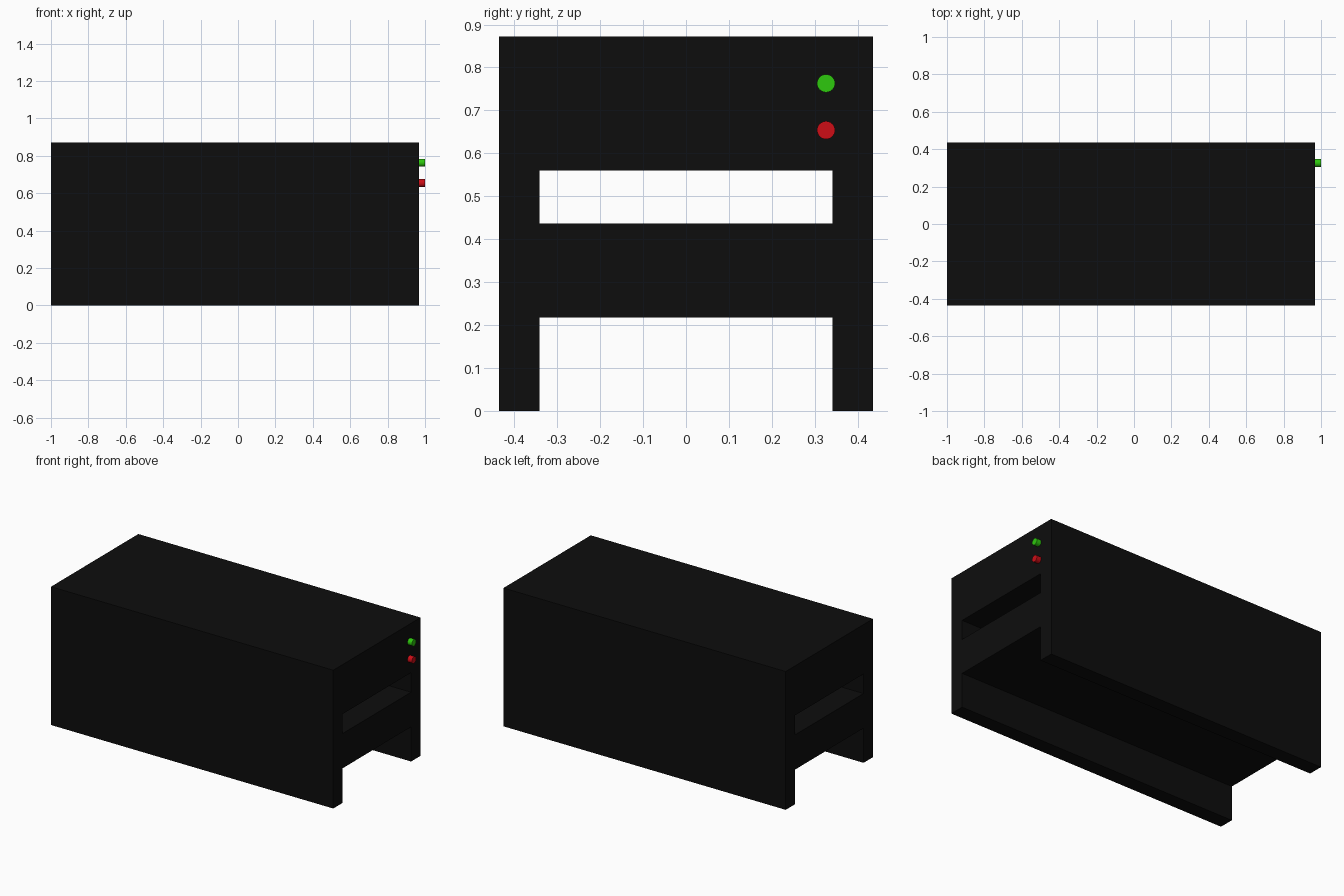
import bpy, bmesh, math

if "Cube" in bpy.data.objects:
    bpy.data.objects.remove(bpy.data.objects["Cube"])

X0, X1 = -1.0, 0.969      # body ends
W, H = 0.435, 0.872       # half width, height
IN = 0.341                # half width of the openings


def material(name, rgb):
    m = bpy.data.materials.new(name)
    m.diffuse_color = (*rgb, 1)
    m.use_nodes = True
    m.node_tree.nodes["Principled BSDF"].inputs["Base Color"].default_value = m.diffuse_color
    return m


def extrude_x(name, outline, mat):
    """Extrude a (y, z) outline along the length of the body."""
    bm = bmesh.new()
    face = bm.faces.new([bm.verts.new((X0, y, z)) for y, z in outline])
    ext = bmesh.ops.extrude_face_region(bm, geom=[face])
    for v in ext["geom"]:
        if isinstance(v, bmesh.types.BMVert):
            v.co.x = X1
    bmesh.ops.recalc_face_normals(bm, faces=bm.faces)
    me = bpy.data.meshes.new(name)
    bm.to_mesh(me)
    bm.free()
    me.materials.append(mat)
    ob = bpy.data.objects.new(name, me)
    bpy.context.collection.objects.link(ob)
    return ob


def button(name, z, mat):
    bpy.ops.mesh.primitive_cylinder_add(
        vertices=32, radius=0.021, depth=1 - X1,
        location=((1 + X1) / 2, 0.326, z), rotation=(0, math.pi / 2, 0))
    ob = bpy.context.object
    ob.name = name
    ob.data.materials.append(mat)
    bpy.ops.object.shade_smooth_by_angle()


black = material("black", (0.004, 0.004, 0.004))

# Casing with the open channel underneath
casing = extrude_x("casing", [(-W, 0), (-IN, 0), (-IN, 0.218), (IN, 0.218),
                              (IN, 0), (W, 0), (W, H), (-W, H)], black)

# Slot running through the whole length
bpy.ops.mesh.primitive_cube_add(size=1, location=(0, 0, 0.4985))
cutter = bpy.context.object
cutter.name = "slot_cutter"
cutter.scale = (3, 2 * IN, 0.123)
cutter.hide_render = True
cutter.hide_set(True)
cut = casing.modifiers.new("slot", 'BOOLEAN')
cut.operation = 'DIFFERENCE'
cut.solver = 'EXACT'
cut.object = cutter

# Indicator buttons on the right end
button("green_button", 0.763, material("green", (0.027, 0.58, 0.004)))
button("red_button", 0.654, material("red", (0.61, 0.004, 0.008)))
